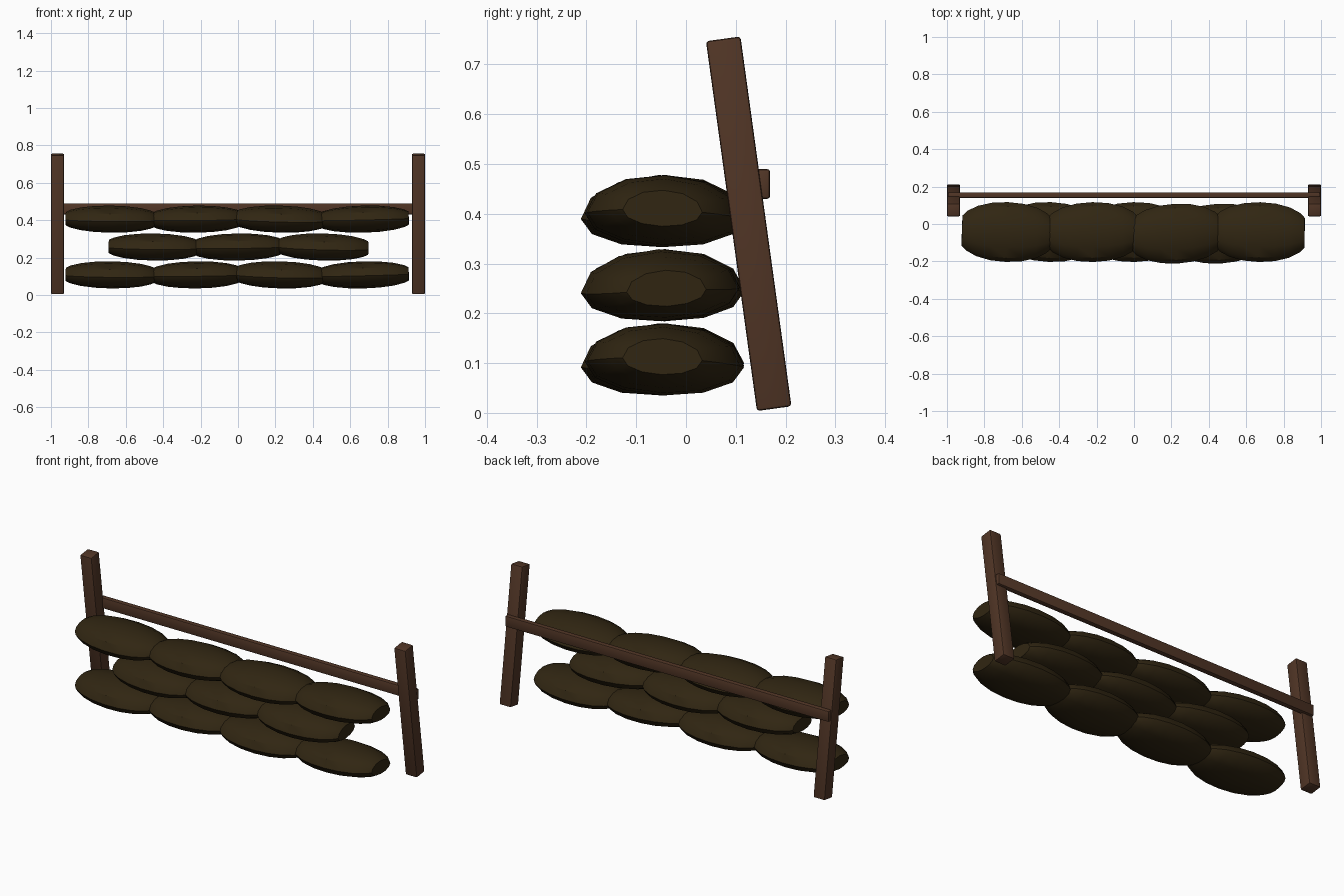
import bpy, bmesh
from math import cos, sin, pi, radians, copysign
from mathutils import Matrix

if "Cube" in bpy.data.objects:
    bpy.data.objects.remove(bpy.data.objects["Cube"], do_unlink=True)


def material(name, color):
    m = bpy.data.materials.new(name)
    m.use_nodes = True
    m.diffuse_color = color
    m.node_tree.nodes["Principled BSDF"].inputs["Base Color"].default_value = color
    return m


wood = material("brown wood", (0.082, 0.036, 0.019, 1))
burlap = material("dark burlap", (0.030, 0.019, 0.006, 1))


def add_object(name, bm, mat, smooth_angle=None):
    mesh = bpy.data.meshes.new(name)
    bmesh.ops.recalc_face_normals(bm, faces=bm.faces)
    bm.to_mesh(mesh)
    bm.free()
    mesh.materials.append(mat)
    obj = bpy.data.objects.new(name, mesh)
    bpy.context.collection.objects.link(obj)
    if smooth_angle:
        bpy.ops.object.select_all(action='DESELECT')
        obj.select_set(True)
        bpy.context.view_layer.objects.active = obj
        bpy.ops.object.shade_smooth_by_angle(angle=radians(smooth_angle))
    return obj


def beam(name, size, location, tilt=0, bevel=0.006):
    bm = bmesh.new()
    bmesh.ops.create_cube(bm, size=1, matrix=Matrix.Diagonal((*size, 1)))
    bmesh.ops.bevel(bm, geom=bm.edges[:], offset=bevel, segments=2,
                    profile=0.5, affect='EDGES')
    obj = add_object(name, bm, wood, 40)
    obj.location = location
    obj.rotation_euler.x = radians(tilt)
    return obj


# Leaning posts and the rail behind them
for side, x in (("left", 0.965), ("right", -0.965)):
    beam(side + "_post", (0.07, 0.07, 0.75), (x, 0.126, 0.38), 7.85)
beam("back_rail", (1.99, 0.03, 0.06), (0, 0.154, 0.46))


# Sandbag: a flattened barrel along x with flat, narrower ends
RINGS = [(-0.24, 0.50), (-0.215, 0.66), (-0.16, 0.84), (-0.085, 0.96), (0, 1.0),
         (0.085, 0.96), (0.16, 0.84), (0.215, 0.66), (0.24, 0.50)]
SIDES = 12


def sandbag(name, location, yaw, roll):
    bm = bmesh.new()
    rings = []
    for x, s in RINGS:
        ring = []
        for i in range(SIDES):
            a = 2 * pi * i / SIDES
            z = 0.083 * sin(a) if sin(a) > 0 else 0.062 * sin(a)
            ring.append(bm.verts.new((x, 0.160 * s * cos(a), z * s - 0.01 * s)))
        rings.append(ring)
    for a, b in zip(rings, rings[1:]):
        for i in range(SIDES):
            j = (i + 1) % SIDES
            bm.faces.new((a[i], a[j], b[j], b[i]))
    bm.faces.new(rings[0])
    bm.faces.new(rings[-1])
    obj = add_object(name, bm, burlap, 35)
    obj.location = location
    obj.rotation_euler = (radians(roll), radians(roll * 0.7), radians(yaw))


# Three stacked courses, the middle one staggered
COURSES = [("bottom", 0.107, (-0.68, -0.22, 0.225, 0.672)),
           ("middle", 0.256, (-0.45, 0.0, 0.455)),
           ("top", 0.405, (-0.68, -0.22, 0.225, 0.672))]
YAWS = (-2, 1, 3, -1)
ROLLS = (1, -1, 2, -2)
for course, z, centres in COURSES:
    for i, x in enumerate(centres):
        y = -0.052 if i == 2 else -0.043
        sandbag(f"{course}_sandbag_{i + 1}", (x, y, z), YAWS[i], ROLLS[i])
